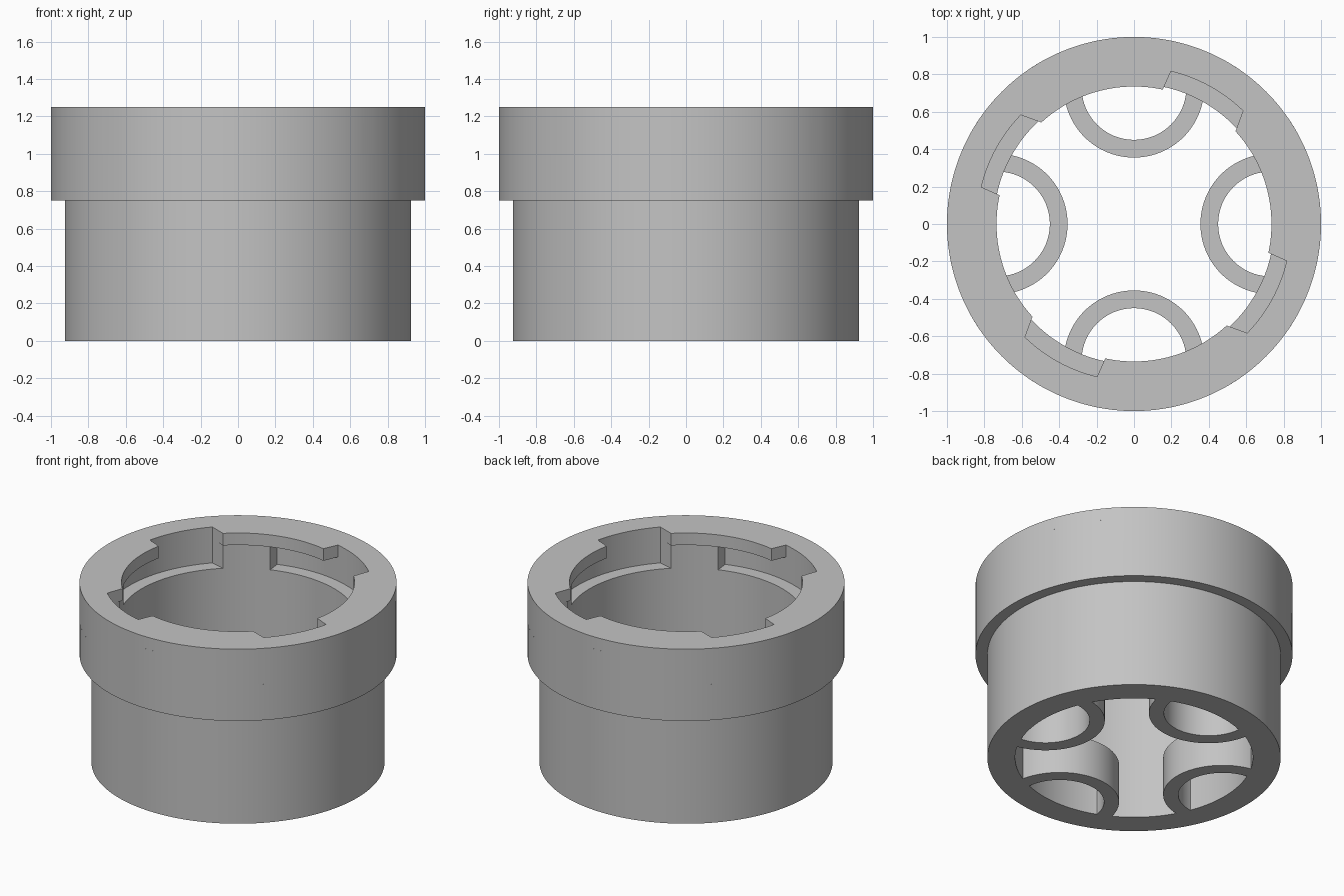
import bpy, bmesh
from math import cos, sin, radians

if "Cube" in bpy.data.objects:
    bpy.data.objects.remove(bpy.data.objects["Cube"], do_unlink=True)

grey = bpy.data.materials.new("plain grey")
grey.use_nodes = True
GREY = (0.55, 0.55, 0.55, 1)
grey.diffuse_color = GREY
grey.node_tree.nodes["Principled BSDF"].inputs["Base Color"].default_value = GREY

BORE, LIP, SLOT = 0.75, 0.735, 0.84      # inner radii
STEP = 1.5                               # outline spacing in degrees


def polar(r, a):
    return r * cos(radians(a)), r * sin(radians(a))


def arc(r, start, end):
    n = max(2, round((end - start) / STEP))
    return [(r, start + (end - start) * i / n) for i in range(n + 1)]


def finish(name, bm):
    bmesh.ops.recalc_face_normals(bm, faces=bm.faces)
    mesh = bpy.data.meshes.new(name)
    bm.to_mesh(mesh)
    bm.free()
    mesh.materials.append(grey)
    obj = bpy.data.objects.new(name, mesh)
    bpy.context.collection.objects.link(obj)
    bpy.ops.object.select_all(action="DESELECT")
    obj.select_set(True)
    bpy.context.view_layer.objects.active = obj
    bpy.ops.object.shade_smooth_by_angle(angle=radians(30))
    return obj


def band(name, inner, outer, z0, z1, closed=True):
    """Upright wall between two matching outlines."""
    bm = bmesh.new()
    rows = [[bm.verts.new((x, y, z)) for z in (z0, z1) for x, y in (p, q)]
            for p, q in zip(inner, outer)]
    # each row: inner low, outer low, inner high, outer high
    count = len(rows)
    for i in range(count if closed else count - 1):
        a, b = rows[i], rows[(i + 1) % count]
        for j, k in ((0, 1), (1, 3), (3, 2), (2, 0)):
            bm.faces.new((a[j], a[k], b[k], b[j]))
    if not closed:
        for r in (rows[0], rows[-1]):
            bm.faces.new((r[0], r[1], r[3], r[2]))
    return finish(name, bm)


def quarter_band(name, quarter, outer_r, z0, z1):
    """Ring whose inner outline repeats every quarter turn."""
    outline = [(r, a + 90 * k) for k in range(4) for r, a in quarter]
    return band(name, [polar(r, a) for r, a in outline],
                [polar(outer_r, a) for r, a in outline], z0, z1)


# Lower sleeve and plain part of the collar
plain = arc(BORE, 0, 90)[:-1]
quarter_band("lower_sleeve", plain, 0.925, 0, 0.75)
quarter_band("collar_base", plain, 1.0, 0.75, 1.0)

# Locking channel: entry slot plus the run under each lug, ending at a stop
quarter_band("locking_channel",
             arc(BORE, 109.3, 132.3) + arc(SLOT, 136.1, 197.9), 1.0, 1.0, 1.166)

# Top lip with four entry slots between the lugs
quarter_band("lug_lip",
             arc(LIP, 77.9, 132.4) + arc(SLOT, 136.1, 166.4), 1.0, 1.166, 1.25)

# Four half tubes standing against the bore at the bottom
for k, side in enumerate(("left", "back", "right", "front")):
    def half_circle(r):
        points = []
        for i in range(49):
            x, y = polar(r, 90 + 180 * i / 48)
            x += 0.73
            c, s = cos(radians(90 * k)), sin(radians(90 * k))
            points.append((x * c - y * s, x * s + y * c))
        return points
    band(side + "_half_tube", half_circle(0.28), half_circle(0.375),
         0, 0.27, closed=False)
